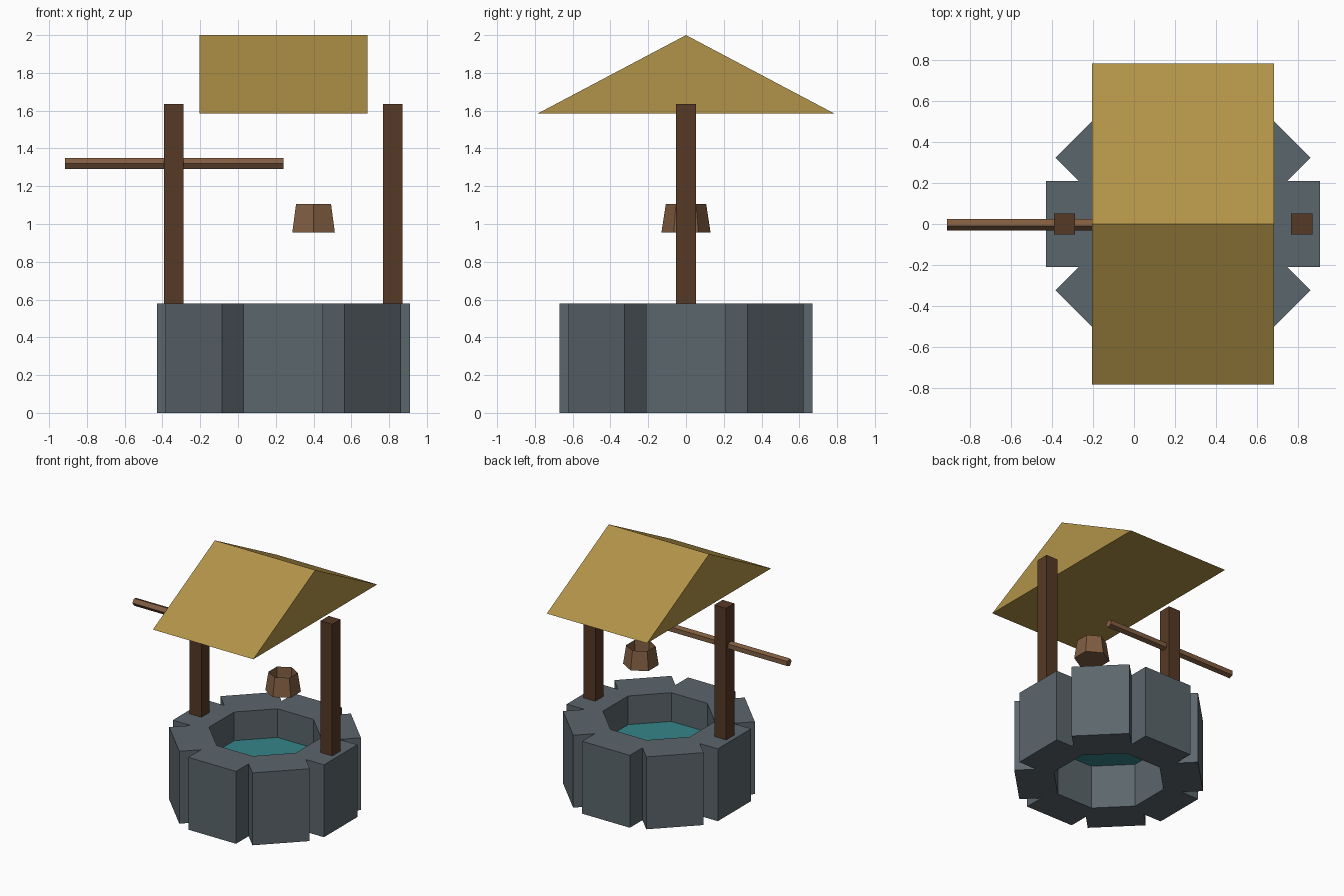
import bpy
import bmesh
from math import sin, cos, tan, pi
from mathutils import Matrix, Vector

if "Cube" in bpy.data.objects:
    bpy.data.objects.remove(bpy.data.objects["Cube"], do_unlink=True)

WELL_X = 0.24


def material(name, rgb):
    mat = bpy.data.materials.new(name)
    mat.use_nodes = True
    mat.diffuse_color = (*rgb, 1)
    mat.node_tree.nodes["Principled BSDF"].inputs["Base Color"].default_value = (*rgb, 1)
    return mat


stone = material("grey stone", (0.105, 0.132, 0.150))
thatch = material("straw yellow", (0.44, 0.29, 0.065))
dark_wood = material("dark wood", (0.095, 0.041, 0.019))
light_wood = material("light wood", (0.22, 0.112, 0.054))
blue = material("teal water", (0.036, 0.235, 0.255))


def finish(name, bm, mat, closed=True):
    if closed:
        bmesh.ops.recalc_face_normals(bm, faces=bm.faces)
    mesh = bpy.data.meshes.new(name)
    bm.to_mesh(mesh)
    bm.free()
    mesh.materials.append(mat)
    obj = bpy.data.objects.new(name, mesh)
    bpy.context.collection.objects.link(obj)
    return obj


def extrude(bm, offset):
    """Turn the flat faces of bm into a solid."""
    result = bmesh.ops.extrude_face_region(bm, geom=bm.faces[:], use_keep_orig=True)
    moved = [v for v in result["geom"] if isinstance(v, bmesh.types.BMVert)]
    bmesh.ops.translate(bm, verts=moved, vec=offset)


def box(name, low, high, mat):
    bm = bmesh.new()
    bmesh.ops.create_cube(bm, size=1)
    low, high = Vector(low), Vector(high)
    bmesh.ops.scale(bm, verts=bm.verts, vec=high - low)
    bmesh.ops.translate(bm, verts=bm.verts, vec=(low + high) / 2)
    return finish(name, bm, mat)


# Well wall: octagonal ring with a block pushed straight out of every side
hole, ring, outer, height = 0.385, 0.51, 0.67, 0.58
bm = bmesh.new()
for i in range(8):
    turn = Matrix.Rotation(i * pi / 4, 3, "Z")
    half_hole, half_ring = hole * tan(pi / 8), ring * tan(pi / 8)

    def pair(depth, half):
        return [bm.verts.new(turn @ Vector((depth, s * half, 0))) for s in (-1, 1)]

    a, b, c = pair(hole, half_hole), pair(ring, half_ring), pair(outer, half_ring)
    bm.faces.new((a[0], b[0], b[1], a[1]))
    bm.faces.new((b[0], c[0], c[1], b[1]))
bmesh.ops.remove_doubles(bm, verts=bm.verts, dist=0.001)
extrude(bm, (0, 0, height))
finish("well_wall", bm, stone).location.x = WELL_X

# Water surface
bm = bmesh.new()
bmesh.ops.create_circle(bm, cap_ends=True, segments=8, radius=hole / cos(pi / 8),
                        matrix=Matrix.Rotation(pi / 8, 4, "Z"))
finish("water", bm, blue, closed=False).location = (WELL_X, 0, 0.35)

# Posts
for name, side in (("right_post", -1), ("left_post", 1)):
    x = WELL_X + side * 0.58
    box(name, (x - 0.052, -0.052, height), (x + 0.052, 0.052, 1.635), dark_wood)

# Gabled roof
bm = bmesh.new()
bm.faces.new([bm.verts.new(p) for p in
              ((-0.205, -0.785, 1.585), (-0.205, 0.785, 1.585), (-0.205, 0, 2))])
extrude(bm, (0.89, 0, 0))
finish("roof", bm, thatch)

# Five-sided crank rod
bm = bmesh.new()
angles = [pi + i * 2 * pi / 5 for i in range(5)]
bm.faces.new([bm.verts.new((-0.915, 0.031 * cos(t), 1.32 + 0.031 * sin(t))) for t in angles])
extrude(bm, (1.155, 0, 0))
finish("crank_rod", bm, light_wood)

# Six-sided bucket, open at the top
bm = bmesh.new()
bmesh.ops.create_cone(bm, cap_ends=True, segments=6, radius1=0.13, radius2=0.107, depth=0.15)
top = [f for f in bm.faces if f.normal.z > 0.9]
inner = bmesh.ops.inset_region(bm, faces=top, thickness=0.006)
bmesh.ops.translate(bm, verts=top[0].verts, vec=(0, 0, -0.14))
for v in bm.verts:
    if abs(v.co.x) < 0.001 and abs(v.co.y) < 0.001:
        v.co.z = -0.07
# Put a corner at the front
if max(abs(v.co.x) for v in bm.verts) > max(abs(v.co.y) for v in bm.verts):
    bmesh.ops.rotate(bm, verts=bm.verts, matrix=Matrix.Rotation(pi / 2, 3, "Z"))
finish("bucket", bm, light_wood).location = (0.4, 0, 1.03)
